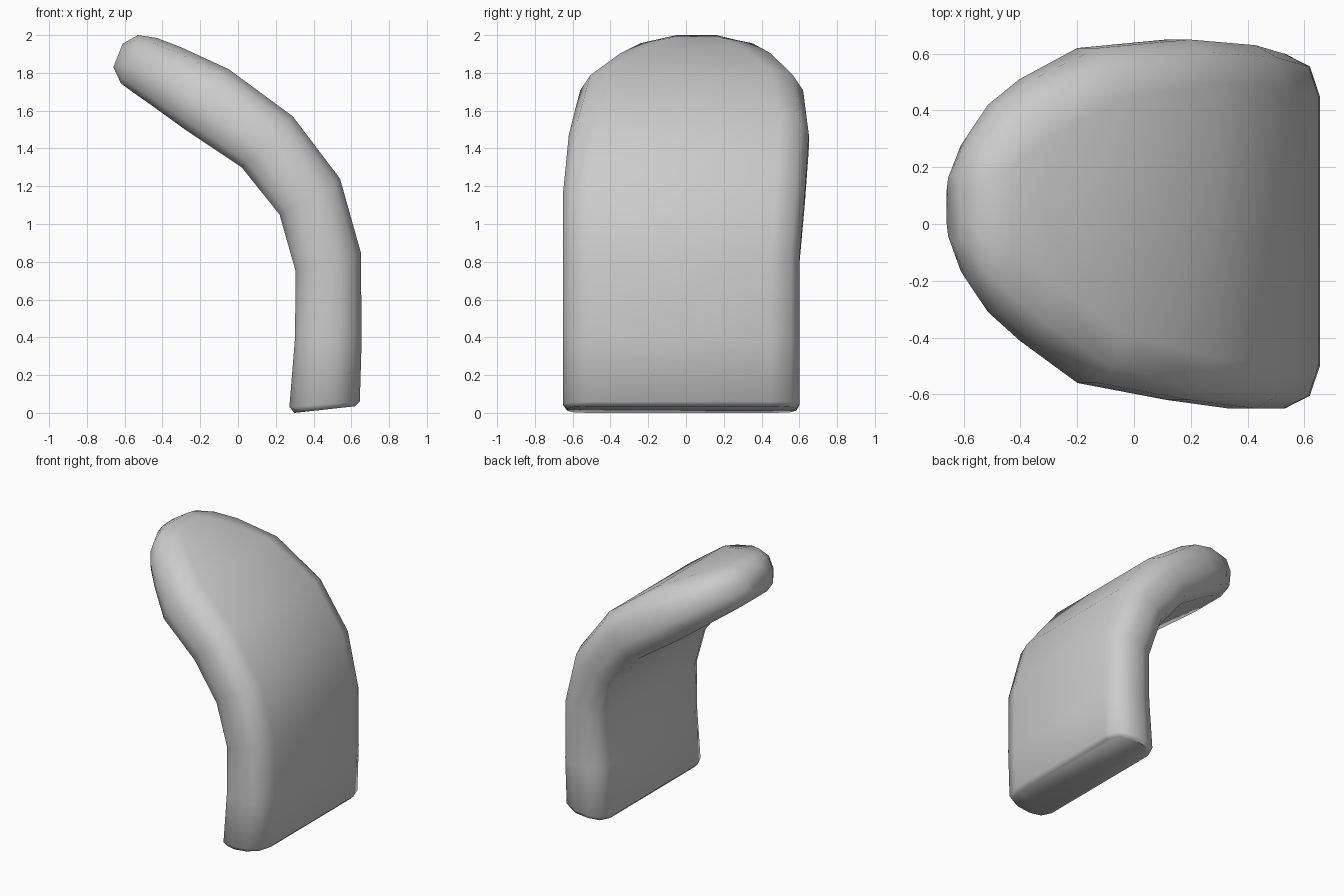
import bpy, bmesh
from math import radians

if "Cube" in bpy.data.objects:
    bpy.data.objects.remove(bpy.data.objects["Cube"])

# Stations along the bent slab:
# outer x, outer z, inner x, inner z, front y, back y, edge rounding depth
STATIONS = [
    (0.62, 0.035, 0.30, 0.00, -0.63, 0.585, 0.9),
    (0.645, 0.06, 0.272, 0.03, -0.65, 0.60, 1.0),
    (0.655, 0.40, 0.302, 0.40, -0.65, 0.60, 1.0),
    (0.65, 0.85, 0.305, 0.75, -0.65, 0.60, 1.0),
    (0.54, 1.24, 0.22, 1.05, -0.65, 0.63, 1.0),
    (0.29, 1.57, 0.02, 1.30, -0.62, 0.65, 1.0),
    (-0.05, 1.82, -0.28, 1.50, -0.56, 0.62, 1.2),
    (-0.30, 1.935, -0.46, 1.63, -0.41, 0.51, 1.4),
    (-0.43, 1.985, -0.56, 1.70, -0.31, 0.42, 1.5),
    (-0.53, 2.00, -0.62, 1.745, -0.20, 0.31, 1.0),
    (-0.61, 1.955, -0.66, 1.83, -0.06, 0.18, 0.5),
]

# Half of the rounded edge: inset from the side, fraction from inner to outer
EDGE = [(0.12, 0.0), (0.035, 0.10), (0.0, 0.35), (0.0, 0.65), (0.045, 0.90), (0.15, 1.0)]


def section(bm, ox, oz, ix, iz, y0, y1, depth):
    """One closed ring: front edge going up, back edge going down."""
    pts = [(y0 + d * depth, t) for d, t in EDGE]
    pts += [(y1 - d * depth, t) for d, t in reversed(EDGE)]
    return [bm.verts.new((ix + (ox - ix) * t, y, iz + (oz - iz) * t)) for y, t in pts]


# Bent slab with a rounded tip
bm = bmesh.new()
rings = [section(bm, *s) for s in STATIONS]
n = len(rings[0])
for a, b in zip(rings, rings[1:]):
    for i in range(n):
        j = (i + 1) % n
        bm.faces.new((a[i], a[j], b[j], b[i]))
bm.faces.new(rings[0])
bm.faces.new(rings[-1])
bmesh.ops.recalc_face_normals(bm, faces=bm.faces)

mesh = bpy.data.meshes.new("curved_slab")
bm.to_mesh(mesh)
bm.free()
slab = bpy.data.objects.new("curved_slab", mesh)
bpy.context.collection.objects.link(slab)
bpy.context.view_layer.objects.active = slab
slab.select_set(True)
bpy.ops.object.shade_smooth_by_angle(angle=radians(60))
